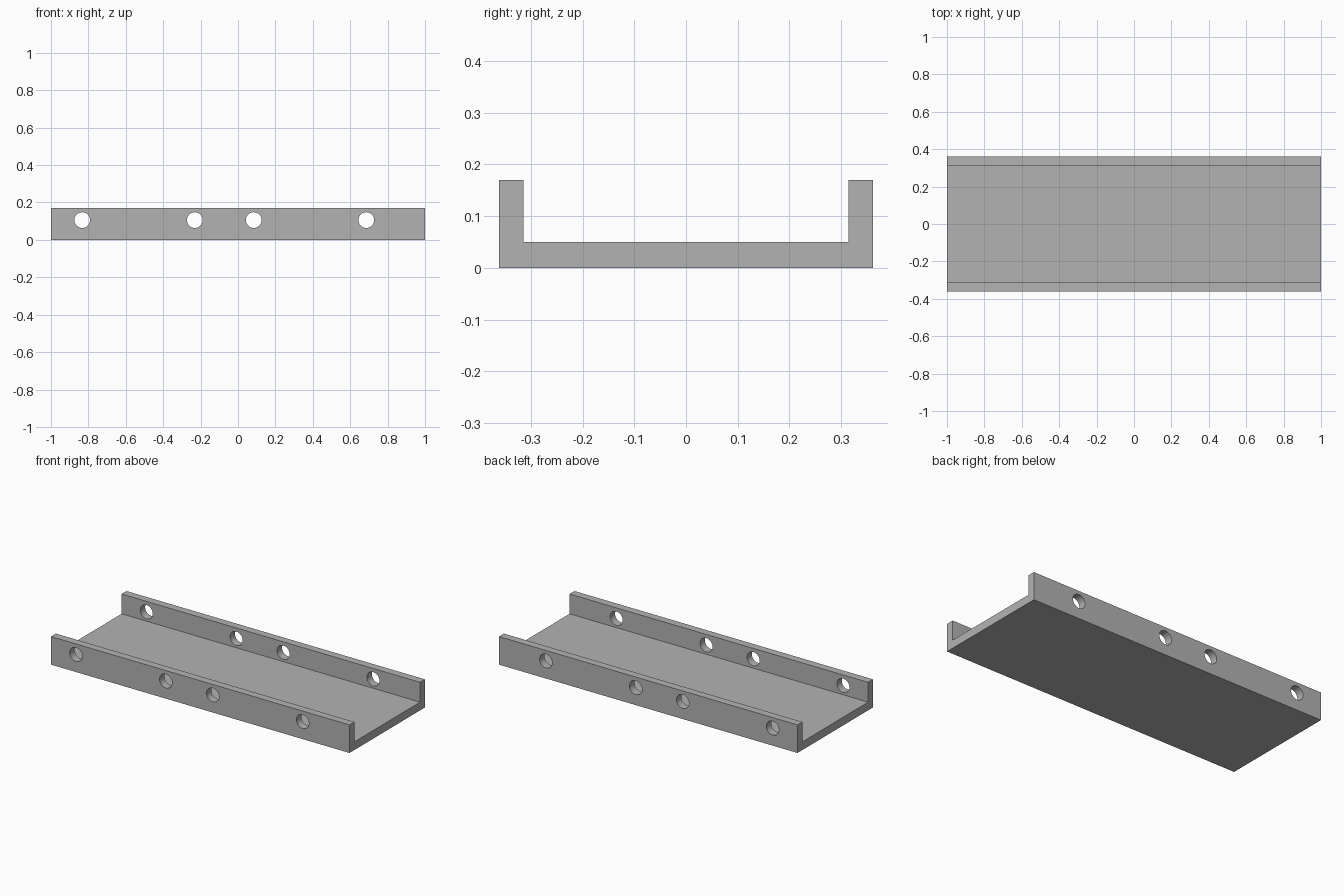
import bpy
import bmesh
from math import pi, radians
from mathutils import Matrix, Vector

cube = bpy.data.objects.get("Cube")
if cube:
    bpy.data.objects.remove(cube, do_unlink=True)

HALF_LENGTH, HALF_WIDTH, INNER = 1.0, 0.361, 0.314
HEIGHT, FLOOR = 0.17, 0.05
HOLE_X, HOLE_Z, HOLE_RADIUS = (-0.833, -0.231, 0.084, 0.686), 0.106, 0.042

grey = bpy.data.materials.new("grey")
grey.use_nodes = True
colour = (0.45, 0.45, 0.45, 1)
grey.diffuse_color = colour
grey.node_tree.nodes["Principled BSDF"].inputs["Base Color"].default_value = colour


def make_object(name, bm):
    bmesh.ops.recalc_face_normals(bm, faces=bm.faces)
    mesh = bpy.data.meshes.new(name)
    bm.to_mesh(mesh)
    bm.free()
    mesh.materials.append(grey)
    obj = bpy.data.objects.new(name, mesh)
    bpy.context.collection.objects.link(obj)
    return obj


# Channel: a mirrored U profile extruded along x
half = [(HALF_WIDTH, 0), (HALF_WIDTH, HEIGHT), (INNER, HEIGHT), (INNER, FLOOR)]
profile = half + [(-y, z) for y, z in reversed(half)]
bm = bmesh.new()
end = bm.faces.new([bm.verts.new((-HALF_LENGTH, y, z)) for y, z in profile])
swept = bmesh.ops.extrude_face_region(bm, geom=[end], use_keep_orig=True)
moved = [v for v in swept["geom"] if isinstance(v, bmesh.types.BMVert)]
bmesh.ops.translate(bm, verts=moved, vec=Vector((2 * HALF_LENGTH, 0, 0)))
channel = make_object("channel", bm)

# Bolt holes: cylinders running through both side walls
bm = bmesh.new()
for x in HOLE_X:
    place = Matrix.Translation((x, 0, HOLE_Z)) @ Matrix.Rotation(pi / 2, 4, "X")
    bmesh.ops.create_cone(bm, cap_ends=True, segments=48, radius1=HOLE_RADIUS,
                          radius2=HOLE_RADIUS, depth=1, matrix=place)
cutter = make_object("hole_cutter", bm)
cutter.hide_render = True

cut = channel.modifiers.new("bolt_holes", "BOOLEAN")
cut.operation = "DIFFERENCE"
cut.solver = "EXACT"
cut.object = cutter

bpy.ops.object.select_all(action="DESELECT")
channel.select_set(True)
bpy.context.view_layer.objects.active = channel
bpy.ops.object.modifier_apply(modifier=cut.name)
bpy.data.objects.remove(cutter, do_unlink=True)
bpy.ops.object.shade_smooth_by_angle(angle=radians(30))
